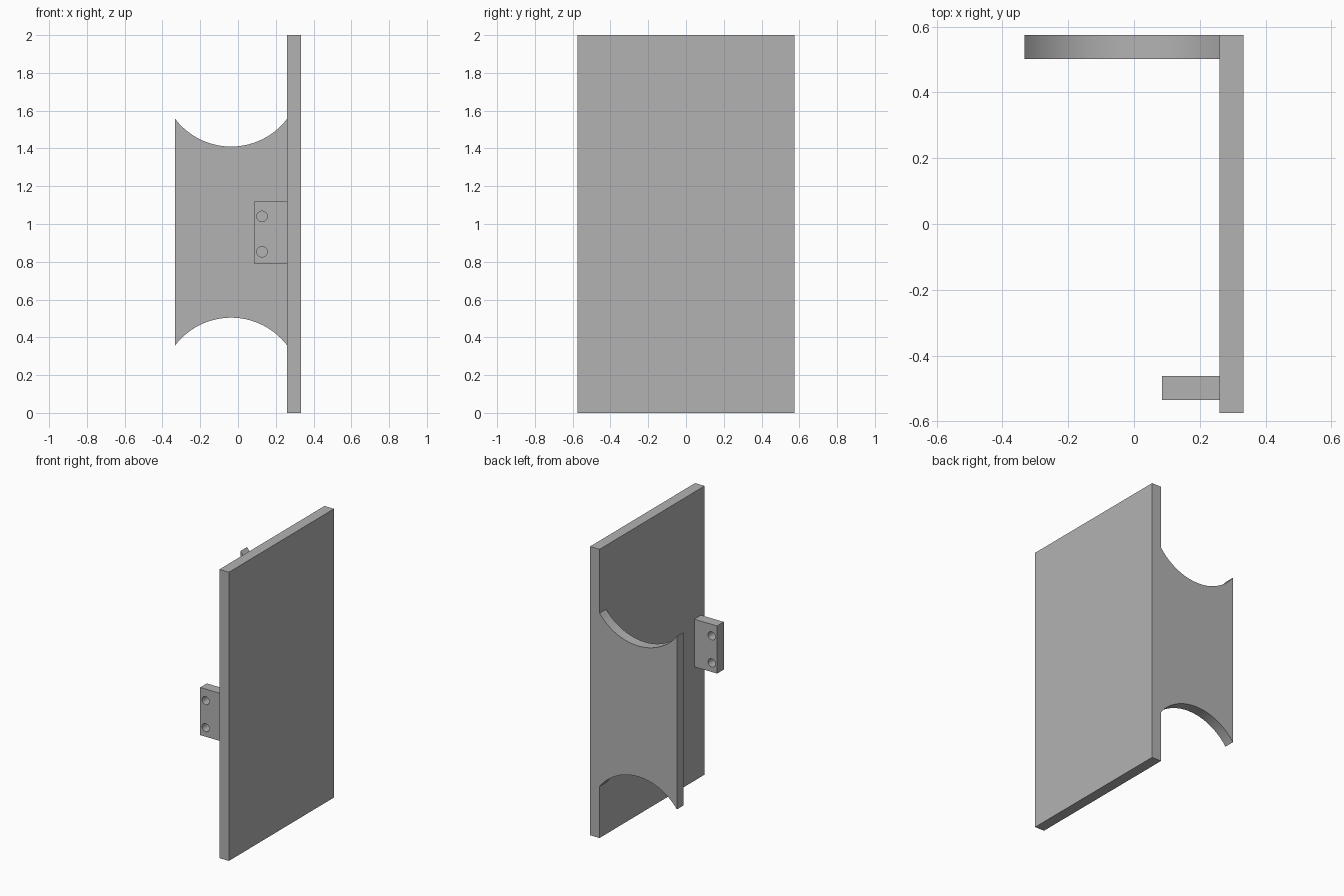
import bpy
import bmesh
from math import sin, cos, asin, pi, radians
from mathutils import Matrix

cube = bpy.data.objects.get("Cube")
if cube:
    bpy.data.objects.remove(cube, do_unlink=True)

grey = bpy.data.materials.new("plain grey")
grey.use_nodes = True
colour = (0.45, 0.45, 0.45, 1)
grey.diffuse_color = colour
grey.node_tree.nodes["Principled BSDF"].inputs["Base Color"].default_value = colour


def plate(name, loops, y_min, y_max):
    """Extrude closed x-z loops (outline first, then holes) along y."""
    curve = bpy.data.curves.new(name, "CURVE")
    curve.dimensions = "2D"
    curve.fill_mode = "BOTH"
    curve.extrude = (y_max - y_min) / 2
    for loop in loops:
        spline = curve.splines.new("POLY")
        spline.points.add(len(loop) - 1)
        for point, (x, z) in zip(spline.points, loop):
            point.co = (x, z, 0, 1)
        spline.use_cyclic_u = True
    obj = bpy.data.objects.new(name, curve)
    bpy.context.collection.objects.link(obj)
    bpy.ops.object.select_all(action="DESELECT")
    obj.select_set(True)
    bpy.context.view_layer.objects.active = obj
    bpy.ops.object.convert(target="MESH")
    obj = bpy.context.object

    # Stand the profile upright and weld its rims
    bm = bmesh.new()
    bm.from_mesh(obj.data)
    bmesh.ops.remove_doubles(bm, verts=bm.verts, dist=1e-5)
    bm.transform(Matrix.Translation((0, (y_min + y_max) / 2, 0))
                 @ Matrix.Rotation(radians(90), 4, "X"))
    bmesh.ops.recalc_face_normals(bm, faces=bm.faces)
    bm.to_mesh(obj.data)
    bm.free()
    obj.data.materials.clear()
    obj.data.materials.append(grey)
    bpy.ops.object.shade_smooth_by_angle(angle=radians(30))
    return obj


def rectangle(x0, x1, z0, z1):
    return [(x0, z0), (x1, z0), (x1, z1), (x0, z1)]


def circle(x, z, r, n=32):
    return [(x + r * cos(2 * pi * i / n), z + r * sin(2 * pi * i / n))
            for i in range(n)]


def scallop(x0, x1, z_end, depth, n=40):
    """Arc from x0 to x1 whose middle lies depth above z_end."""
    half = (x1 - x0) / 2
    r = (half ** 2 + depth ** 2) / (2 * abs(depth))
    a = asin(half / r)
    sign = 1 if depth > 0 else -1
    angles = [a * (2 * i / n - 1) for i in range(n + 1)]
    return [((x0 + x1) / 2 + r * sin(t), z_end + sign * r * (cos(t) - cos(a)))
            for t in angles]


INNER, OUTER, BACK = 0.26, 0.333, 0.575

# Tall side panel
plate("side_panel", [rectangle(INNER, OUTER, 0, 2)], -BACK, BACK)

# Back web with a round scoop in its top and bottom edges
lower = scallop(-OUTER, INNER, 0.357, 0.147)
upper = scallop(-OUTER, INNER, 1.557, -0.147)
plate("back_web", [lower + upper[::-1]], 0.502, BACK)

# Front tab with two bolt holes
holes = [circle(0.127, z, 0.028) for z in (0.853, 1.04)]
plate("front_tab", [rectangle(0.085, INNER, 0.79, 1.12)] + holes, -0.535, -0.462)
